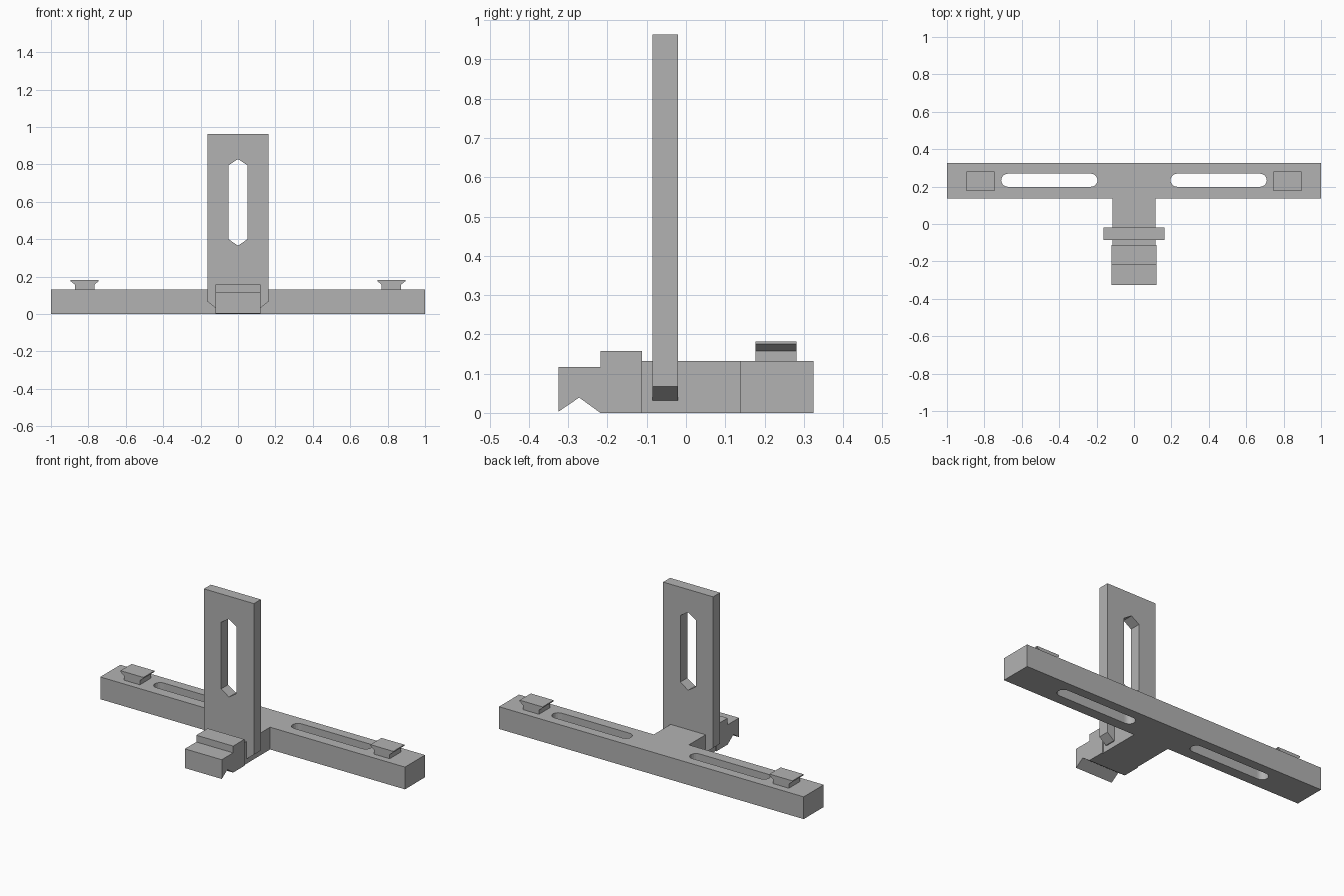
import bpy, bmesh, math

if "Cube" in bpy.data.objects:
    bpy.data.objects.remove(bpy.data.objects["Cube"])

grey = bpy.data.materials.new("plain_grey")
grey.diffuse_color = (0.448, 0.448, 0.448, 1)
grey.use_nodes = True
grey.node_tree.nodes["Principled BSDF"].inputs["Base Color"].default_value = grey.diffuse_color


def prism(name, axis, lo, hi, *outlines):
    """Extrude a flat outline (further outlines are holes) along an axis."""
    curve = bpy.data.curves.new(name + "_outline", 'CURVE')
    curve.dimensions = '2D'
    curve.fill_mode = 'BOTH'
    curve.extrude = (hi - lo) / 2
    for pts in outlines:
        spline = curve.splines.new('POLY')
        spline.points.add(len(pts) - 1)
        for p, (a, b) in zip(spline.points, pts):
            p.co = (a, b, 0, 1)
        spline.use_cyclic_u = True
    temp = bpy.data.objects.new(name + "_outline", curve)
    bpy.context.collection.objects.link(temp)
    bpy.context.view_layer.update()
    mesh = bpy.data.meshes.new_from_object(
        temp.evaluated_get(bpy.context.evaluated_depsgraph_get()))
    bpy.data.objects.remove(temp)

    # Turn the extrusion onto its axis and weld the walls to the caps
    mid = (lo + hi) / 2
    for v in mesh.vertices:
        a, b, c = v.co
        c += mid
        v.co = {'X': (c, a, b), 'Y': (a, c, b), 'Z': (a, b, c)}[axis]
    bm = bmesh.new()
    bm.from_mesh(mesh)
    bmesh.ops.remove_doubles(bm, verts=bm.verts, dist=1e-5)
    bmesh.ops.recalc_face_normals(bm, faces=bm.faces)
    for f in bm.faces:
        f.smooth = False
    bm.to_mesh(mesh)
    bm.free()
    mesh.name = name
    mesh.materials.clear()
    mesh.materials.append(grey)
    obj = bpy.data.objects.new(name, mesh)
    bpy.context.collection.objects.link(obj)
    return obj


def mirrored(pts):
    """Complete a right-hand half outline with its left-hand mirror."""
    return pts + [(-a, b) for a, b in reversed(pts)]


def slot(x0, x1, y, r, steps=10):
    """Long hole with round ends."""
    arc = [(-math.pi / 2 + math.pi * i / steps) for i in range(steps + 1)]
    right = [(x1 - r + r * math.cos(t), y + r * math.sin(t)) for t in arc]
    left = [(x0 + r - r * math.cos(t), y - r * math.sin(t)) for t in arc]
    return right + left


# T-shaped base: cross bar and neck with two slots
prism("base", 'Z', 0, 0.132,
      mirrored([(0.115, -0.112), (0.115, 0.137), (1, 0.137), (1, 0.325)]),
      slot(0.195, 0.71, 0.234, 0.035), slot(-0.71, -0.195, 0.234, 0.035))

# Upright plate with chamfered foot and pointed slot
prism("upright_plate", 'Y', -0.085, -0.02,
      mirrored([(0.12, 0.032), (0.164, 0.067), (0.164, 0.963)]),
      mirrored([(0, 0.365), (0.051, 0.4), (0.051, 0.795), (0, 0.828)][1:3])
      [:2] + [(0, 0.828), (-0.051, 0.795), (-0.051, 0.4), (0, 0.365)])

# Stepped front foot with a notch underneath
prism("front_foot", 'X', -0.121, 0.121,
      [(-0.325, 0.003), (-0.272, 0.039), (-0.218, 0), (-0.112, 0),
       (-0.112, 0.157), (-0.218, 0.157), (-0.218, 0.117), (-0.325, 0.117)])

# Flared cleats on both ends of the bar
for side, cx in (("left", -0.82), ("right", 0.82)):
    half = [(0.052, 0.13), (0.052, 0.157), (0.075, 0.175), (0.075, 0.182)]
    prism(side + "_cleat", 'Y', 0.177, 0.281,
          [(cx + a, b) for a, b in mirrored(half)])
